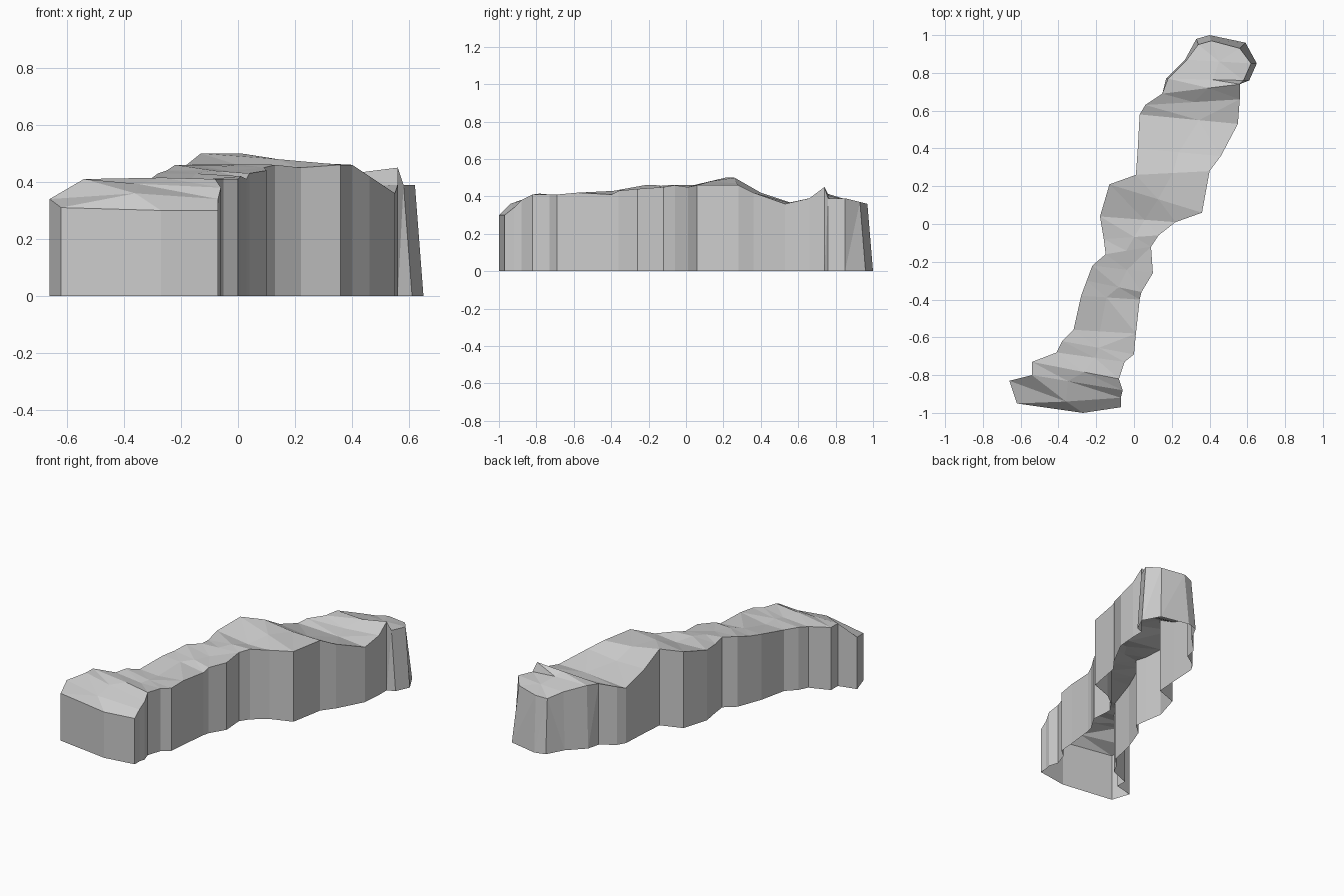
import bpy
import bmesh
import random
from mathutils import Vector

default_cube = bpy.data.objects.get("Cube")
if default_cube:
    bpy.data.objects.remove(default_cube, do_unlink=True)

random.seed(4)

# Upper rims of the ridge, from the front end to the back end
left_rim = [
    (-.62, -.95, .31), (-.66, -.83, .34), (-.54, -.8, .41), (-.54, -.73, .41),
    (-.41, -.68, .4), (-.38, -.62, .41), (-.32, -.56, .4), (-.28, -.38, .43),
    (-.25, -.3, .44), (-.22, -.22, .46), (-.15, -.16, .46), (-.16, -.08, .45),
    (-.18, .04, .46), (-.13, .21, .5), (.01, .26, .5), (.02, .4, .42),
    (.03, .58, .36), (.06, .63, .38), (.15, .69, .4), (.18, .77, .41),
    (.28, .87, .38), (.34, .95, .35),
]
right_rim = [
    (-.07, -.97, .3), (-.07, -.92, .34), (-.06, -.88, .38), (-.08, -.82, .41),
    (-.05, -.73, .41), (0, -.69, .41), (.01, -.58, .42), (.03, -.4, .41),
    (.04, -.36, .43), (.1, -.26, .44), (.09, -.12, .45), (.13, -.06, .46),
    (.22, .01, .45), (.36, .06, .46), (.4, .28, .46), (.46, .36, .42),
    (.55, .53, .36), (.56, .66, .39), (.56, .74, .45), (.58, .76, .39),
    (.62, .85, .39), (.56, .93, .37),
]


def make_crest(left, right):
    """Broken line of points running along the middle of the top."""
    crest = []
    for a, b in zip(left, right):
        point = Vector(a).lerp(Vector(b), random.uniform(.38, .62))
        point.z += random.uniform(-.015, .01)
        crest.append(point)
    # The front and back ends bulge beyond the side rims
    crest[0] = Vector((-.27, -1, .3))
    crest[1] = Vector((-.36, -.94, .36))
    crest[-1] = Vector((.41, .97, .36))
    return crest


def foot_of(point):
    """Ground point below a rim point; the back end flares outward."""
    foot = Vector((point.x, point.y, 0))
    if point.y > .75:
        foot.x += .03 if point.x > .5 else -.01
    if point.y > .92:
        foot.y += .03
    return foot


def build_ridge(name, material):
    bm = bmesh.new()
    lines = [left_rim, make_crest(left_rim, right_rim), right_rim]
    left, crest, right = [[bm.verts.new(p) for p in line] for line in lines]

    # Top surface: two strips meeting along the crest
    for a, b in ((left, crest), (crest, right)):
        for i in range(len(a) - 1):
            bm.faces.new((a[i], b[i], b[i + 1], a[i + 1]))

    # Cliff walls down to the open underside
    ring = [crest[0]] + right + [crest[-1]] + left[::-1]
    feet = [bm.verts.new(foot_of(v.co)) for v in ring]
    for i in range(len(ring)):
        j = (i + 1) % len(ring)
        bm.faces.new((feet[i], feet[j], ring[j], ring[i]))

    bmesh.ops.triangulate(bm, faces=bm.faces[:])
    mesh = bpy.data.meshes.new(name)
    bm.to_mesh(mesh)
    bm.free()
    mesh.materials.append(material)
    ridge = bpy.data.objects.new(name, mesh)
    bpy.context.collection.objects.link(ridge)
    return ridge


# Plain grey stone
stone = bpy.data.materials.new("grey_stone")
stone.use_nodes = True
grey = (.6, .6, .6, 1)
stone.diffuse_color = grey
stone.node_tree.nodes["Principled BSDF"].inputs["Base Color"].default_value = grey

build_ridge("rock_ridge", stone)
